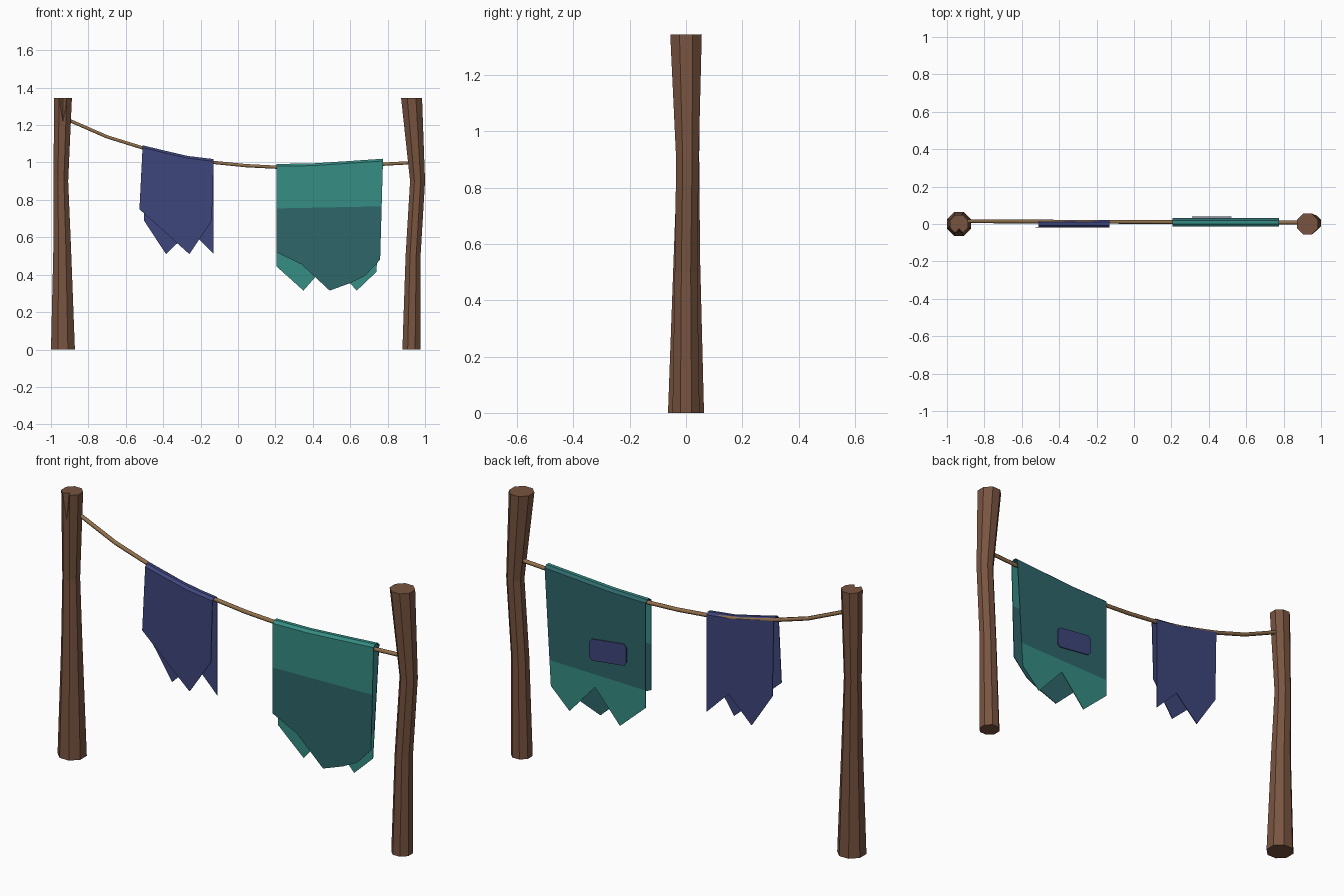
import bpy, bmesh, math
from mathutils import Vector

if "Cube" in bpy.data.objects:
    bpy.data.objects.remove(bpy.data.objects["Cube"])


def material(name, rgb):
    lin = [((c / 255 + 0.055) / 1.055) ** 2.4 for c in rgb]
    m = bpy.data.materials.new(name)
    m.diffuse_color = (*lin, 1)
    m.use_nodes = True
    m.node_tree.nodes["Principled BSDF"].inputs["Base Color"].default_value = m.diffuse_color
    return m


wood = material("brown wood", (120, 84, 64))
hemp = material("tan rope", (146, 112, 76))
blue = material("indigo cloth", (62, 70, 124))
teal = material("light teal cloth", (53, 141, 131))
dark = material("dark teal cloth", (46, 102, 106))


def finish(name, bm, mats):
    bmesh.ops.recalc_face_normals(bm, faces=bm.faces[:])
    me = bpy.data.meshes.new(name)
    bm.to_mesh(me)
    bm.free()
    ob = bpy.data.objects.new(name, me)
    bpy.context.collection.objects.link(ob)
    for m in mats:
        me.materials.append(m)
    return ob


# Crooked eight-sided posts lofted from (x, y, z, half width) rings
def post(name, rings):
    bm = bmesh.new()
    loops = []
    for x, y, z, w in rings:
        r = w / math.cos(math.pi / 8)
        angles = [(i + 0.5) * math.pi / 4 for i in range(8)]
        loops.append([bm.verts.new((x + r * math.cos(a), y + r * math.sin(a), z)) for a in angles])
    for lo, hi in zip(loops, loops[1:]):
        for i in range(8):
            j = (i + 1) % 8
            bm.faces.new((lo[i], lo[j], hi[j], hi[i]))
    bm.faces.new(loops[0][::-1])
    bm.faces.new(loops[-1])
    return finish(name, bm, [wood])


left = post("left_post", [(-.936, 0, 0, .064), (-.94, .003, .55, .047),
                          (-.947, .008, .9, .039), (-.936, 0, 1.345, .048)])
post("right_post", [(.927, 0, 0, .048), (.936, 0, .5, .04),
                    (.96, .005, .9, .04), (.928, 0, 1.345, .056)])

# Split in the top of the left post
bm = bmesh.new()
bmesh.ops.create_cone(bm, cap_ends=True, segments=4, radius1=0, radius2=.025, depth=.18)
bmesh.ops.remove_doubles(bm, verts=bm.verts[:], dist=1e-5)
bmesh.ops.translate(bm, verts=bm.verts[:], vec=(-.936, -.046, 1.285))
cutter = finish("split_cutter", bm, [wood])
cutter.hide_render = True
cutter.hide_viewport = True
cut = left.modifiers.new("split", 'BOOLEAN')
cut.operation = 'DIFFERENCE'
cut.object = cutter

# Sagging rope
path = [(-.94, 1.24), (-.89, 1.22), (-.7, 1.137), (-.51, 1.078), (-.32, 1.032), (-.13, 1.0),
        (.04, .983), (.2, .975), (.4, .976), (.6, .983), (.78, .991), (.95, 1.0)]
cu = bpy.data.curves.new("rope", 'CURVE')
cu.dimensions = '3D'
cu.bevel_depth = .01
cu.bevel_resolution = 1
sp = cu.splines.new('POLY')
sp.points.add(len(path) - 1)
for p, (x, z) in zip(sp.points, path):
    p.co = (x, .011 - .004 * x, z, 1)
cu.materials.append(hemp)
bpy.context.collection.objects.link(bpy.data.objects.new("rope", cu))


# Cloth folded over the rope: torn front panel, torn back panel, ridge strips
def banner(name, top, front, back, yf, yb, mats, split=None):
    bm = bmesh.new()
    drop = .012

    def row(y, dz):
        return [bm.verts.new((x, y, z - dz)) for x, z in top]
    w = yb - yf
    rows = [row(yf, drop), row(yf + w * .3, 0), row(yb - w * .3, 0), row(yb, drop)]
    for a, b in zip(rows, rows[1:]):
        for i in range(len(top) - 1):
            bm.faces.new((a[i], a[i + 1], b[i + 1], b[i]))
    for edge, y, hem in ((rows[0], yf, front), (rows[3], yb, back)):
        bm.faces.new(edge[::-1] + [bm.verts.new((x, y, z)) for x, z in hem])
    if split:  # colour bands, opposite on the two panels
        ym = (yf + yb) / 2
        for is_front, z in ((True, split[0]), (False, split[1])):
            fs = [f for f in bm.faces if (f.calc_center_median().y < ym) == is_front]
            geom = fs + list({e for f in fs for e in f.edges}) + list({v for f in fs for v in f.verts})
            bmesh.ops.bisect_plane(bm, geom=geom, plane_co=(.5, 0, z), plane_no=(-.02, 0, 1))
        for f in bm.faces:
            c = f.calc_center_bounds()
            low = c.z < split[0 if c.y < ym else 1]
            f.material_index = int(low == (c.y < ym))
        for f in bm.faces:  # ridge keeps the front colour up to the middle
            c = f.calc_center_bounds()
            if c.z > .95 and c.y < yb - w * .2:
                f.material_index = 0
    ob = finish(name, bm, mats)
    s = ob.modifiers.new("thickness", 'SOLIDIFY')
    s.thickness = .004
    return ob


banner("blue_banner",
       [(-.51, 1.092), (-.4, 1.065), (-.27, 1.035), (-.13, 1.018)],
       [(-.527, .75), (-.26, .51), (-.14, .69)],
       [(-.503, .69), (-.385, .51), (-.255, .635), (-.13, .51)],
       -.02, .022, [blue])

banner("teal_banner",
       [(.205, .992), (.4, .995), (.6, 1.008), (.775, 1.02)],
       [(.205, .52), (.34, .455), (.49, .315), (.60, .355), (.68, .395), (.76, .48)],
       [(.205, .445), (.35, .315), (.49, .475), (.635, .315), (.74, .415)],
       -.014, .033, [teal, dark], (.76, .54))

# Sewn patch on the back of the teal banner, corners clipped
bm = bmesh.new()
outline = []
for sx, sz in ((1, 1), (-1, 1), (-1, -1), (1, -1)):
    pair = [(sx * .105, sz * .038), (sx * .09, sz * .055)]
    outline += pair if sx * sz > 0 else pair[::-1]
vs = [bm.verts.new((.415 + x, .034, .675 + z - .12 * x)) for x, z in outline]
face = bm.faces.new(vs)
ext = bmesh.ops.extrude_face_region(bm, geom=[face])
bmesh.ops.translate(bm, vec=Vector((0, .005, 0)),
                    verts=[g for g in ext["geom"] if isinstance(g, bmesh.types.BMVert)])
finish("back_patch", bm, [blue])
